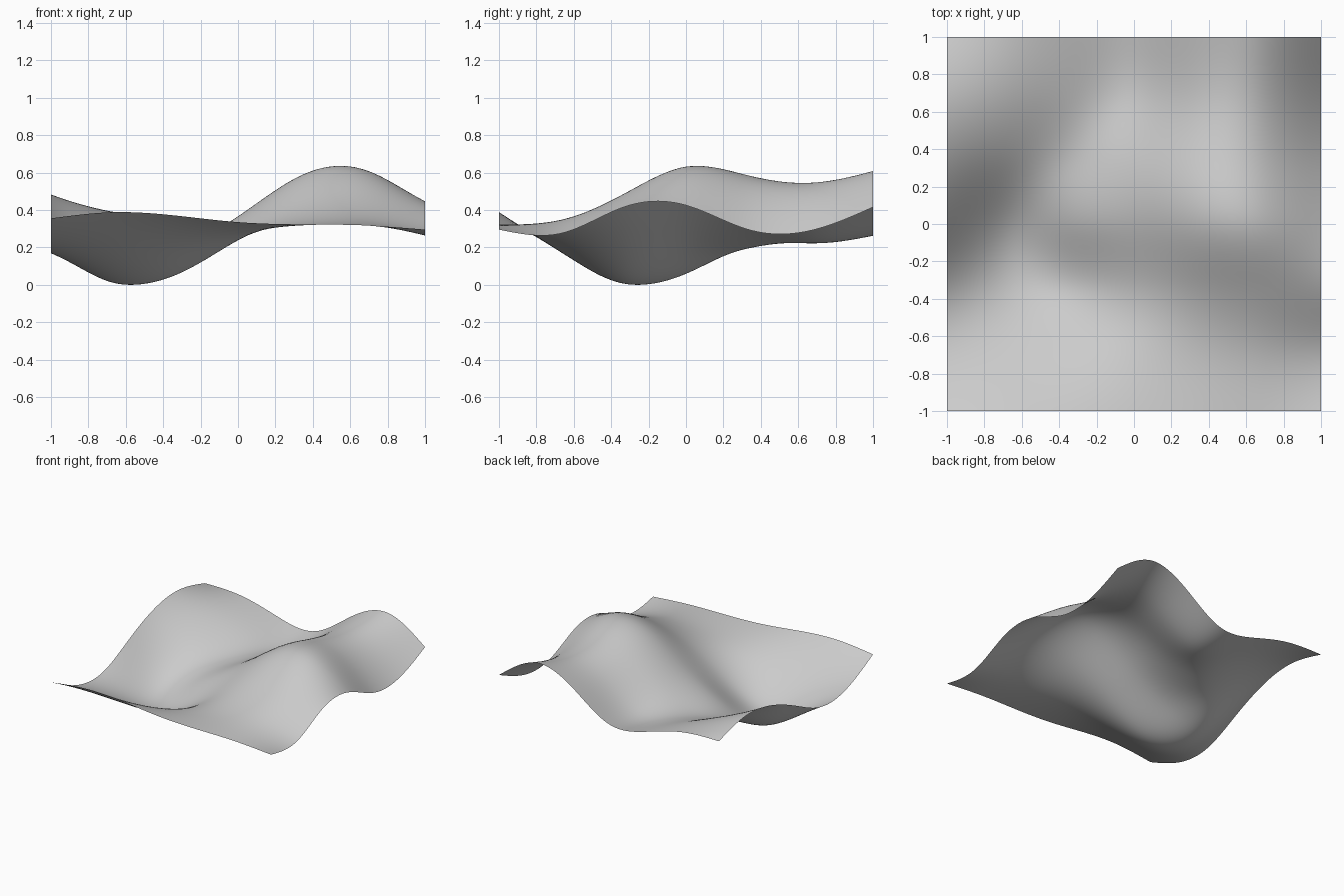
import bpy, bmesh

if "Cube" in bpy.data.objects:
    bpy.data.objects.remove(bpy.data.objects["Cube"])

# Control heights: rows run from the front (y=-1) to the back (y=1), columns from x=-1 to x=1
HEIGHTS = [
    [.365, .398, .380, .345, .333, .328, .305],
    [.215, .183, .210, .280, .335, .355, .285],
    [.190, .030, .062, .255, .430, .495, .425],
    [.325, .075, .168, .360, .582, .627, .435],
    [.455, .262, .210, .350, .555, .562, .305],
    [.490, .380, .265, .258, .482, .538, .300],
    [.415, .400, .315, .288, .500, .615, .425],
]
STEPS = 96


def spline(values, count):
    """Sample a natural cubic spline through evenly spaced values."""
    n = len(values)
    m = [0.0] * n
    for _ in range(60):
        for i in range(1, n - 1):
            bend = 6 * (values[i - 1] - 2 * values[i] + values[i + 1])
            m[i] = (bend - m[i - 1] - m[i + 1]) / 4
    out = []
    for k in range(count + 1):
        t = k / count * (n - 1)
        i = min(int(t), n - 2)
        b = t - i
        a = 1 - b
        out.append(a * values[i] + b * values[i + 1]
                   + ((a ** 3 - a) * m[i] + (b ** 3 - b) * m[i + 1]) / 6)
    return out


# Interpolate along x, then along y
rows = [spline(row, STEPS) for row in HEIGHTS]
columns = [spline(col, STEPS) for col in zip(*rows)]
lowest = min(min(col) for col in columns)

# Wavy sheet
bm = bmesh.new()
grid = [[bm.verts.new((2 * i / STEPS - 1, 2 * j / STEPS - 1, columns[i][j] - lowest))
         for j in range(STEPS + 1)] for i in range(STEPS + 1)]
for i in range(STEPS):
    for j in range(STEPS):
        face = bm.faces.new((grid[i][j], grid[i + 1][j], grid[i + 1][j + 1], grid[i][j + 1]))
        face.smooth = True
mesh = bpy.data.meshes.new("wavy_sheet")
bm.to_mesh(mesh)
bm.free()

sheet = bpy.data.objects.new("wavy_sheet", mesh)
bpy.context.collection.objects.link(sheet)

grey = bpy.data.materials.new("light grey")
grey.diffuse_color = (0.6, 0.6, 0.6, 1)
grey.use_nodes = True
grey.node_tree.nodes["Principled BSDF"].inputs["Base Color"].default_value = grey.diffuse_color
mesh.materials.append(grey)
